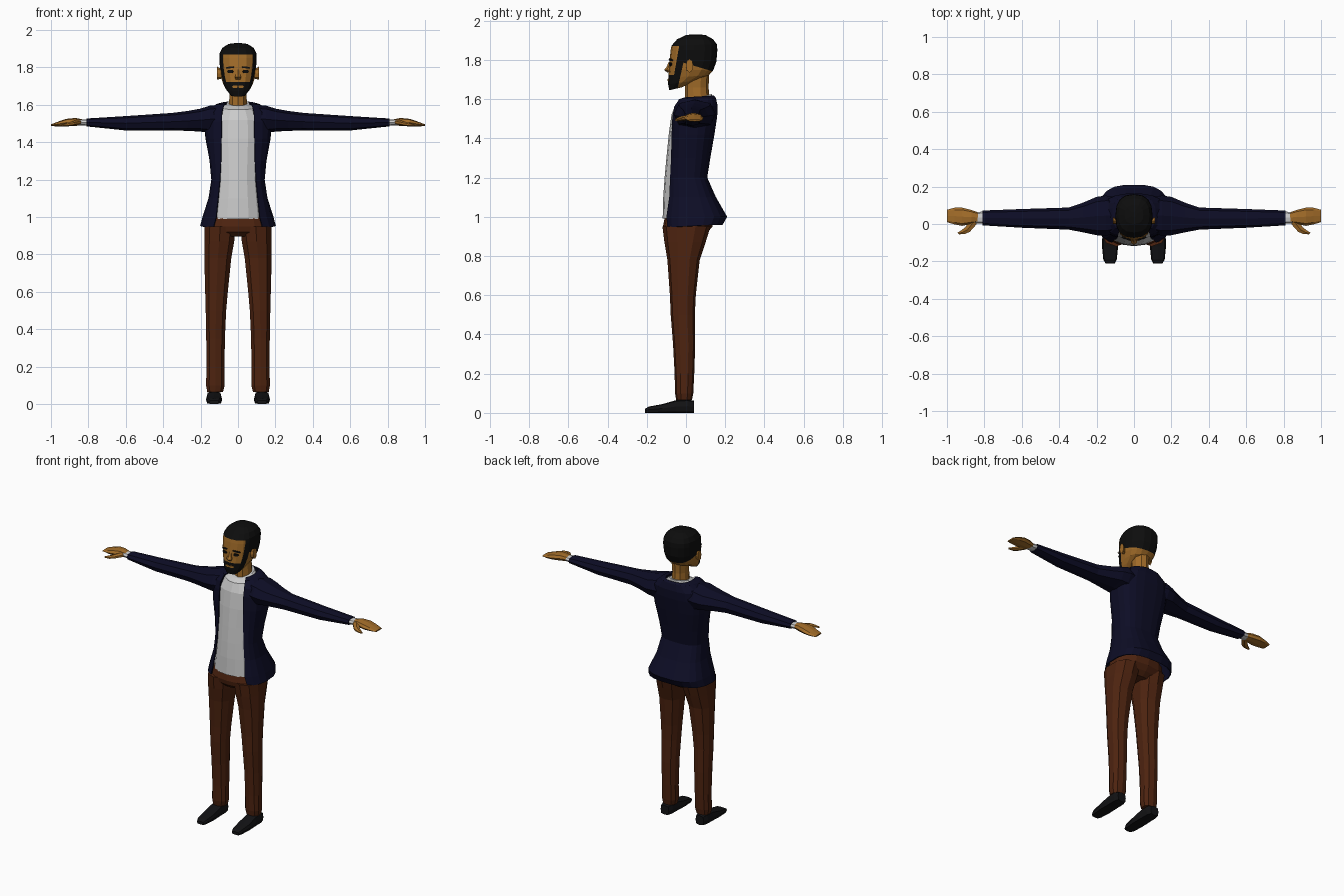
import bpy
import bmesh
from math import sin, cos, asin, pi, copysign
from mathutils import Vector

default_cube = bpy.data.objects.get("Cube")
if default_cube:
    bpy.data.objects.remove(default_cube, do_unlink=True)


def make_material(name, red, green, blue):
    material = bpy.data.materials.new(name)
    material.use_nodes = True
    colour = (red, green, blue, 1)
    material.diffuse_color = colour
    material.node_tree.nodes["Principled BSDF"].inputs["Base Color"].default_value = colour
    return material


skin = make_material("brown skin", .36, .15, .022)
hair = make_material("black hair", .004, .004, .004)
navy = make_material("navy cloth", .004, .004, .019)
white = make_material("white cloth", .6, .6, .6)
brown = make_material("brown cloth", .075, .017, .005)
leather = make_material("black leather", .006, .006, .007)


def signed_power(value, power):
    return copysign(abs(value) ** power, value)


def ring(centre, u, v, sides, power=2.0, gap=0.0):
    """Superellipse around centre; the first point lies at -v, gap leaves it open there."""
    centre, u, v = Vector(centre), Vector(u), Vector(v)
    start = asin((gap / u.length) ** (power / 2)) if gap else 0
    steps = sides - 1 if gap else sides
    points = []
    for i in range(sides):
        angle = start + (2 * pi - 2 * start) * i / steps
        points.append(centre + u * signed_power(sin(angle), 2 / power)
                      - v * signed_power(cos(angle), 2 / power))
    return points


def loft(name, rings, material, mirrored=False, is_open=False):
    """Skin a row of rings with flat quads and cap both ends."""
    bm = bmesh.new()
    rows = [[bm.verts.new(p) for p in points] for points in rings]
    sides = len(rows[0])
    for low, high in zip(rows, rows[1:]):
        for i in range(sides - 1 if is_open else sides):
            j = (i + 1) % sides
            bm.faces.new((low[i], low[j], high[j], high[i]))
    if not is_open:
        bm.faces.new(rows[0])
        bm.faces.new(rows[-1])
    bmesh.ops.recalc_face_normals(bm, faces=bm.faces)
    mesh = bpy.data.meshes.new(name)
    bm.to_mesh(mesh)
    bm.free()
    mesh.materials.append(material)
    obj = bpy.data.objects.new(name, mesh)
    bpy.context.collection.objects.link(obj)
    if mirrored:
        obj.modifiers.new("mirror", 'MIRROR').use_mirror_merge = False
    return obj


def level(half_x, front, back, z_front, z_back, sides, power=2.0, x=0.0, gap=0.0):
    """Upright-body ring that may tilt from front to back."""
    centre = (x, (front + back) / 2, (z_front + z_back) / 2)
    v = (0, (back - front) / 2, (z_back - z_front) / 2)
    return ring(centre, (half_x, 0, 0), v, sides, power, gap)


def slice_x(x, front, back, bottom, top, sides=8, power=2.4):
    """Ring across an arm."""
    return ring((x, (front + back) / 2, (bottom + top) / 2),
                (0, (back - front) / 2, 0), (0, 0, (top - bottom) / 2), sides, power)


# Trousers: legs, then hips
legs = [(.095, .087, -.12, .125, .95), (.1, .083, -.11, .1, .87), (.108, .075, -.095, .07, .78),
        (.115, .063, -.082, .05, .6), (.118, .057, -.078, .045, .5), (.12, .052, -.066, .047, .35),
        (.12, .05, -.058, .042, .2), (.121, .052, -.056, .037, .1), (.122, .044, -.05, .03, .065)]
loft("trouser_legs", [level(hx, f, b, z, z, 10, 2.4, x) for x, hx, f, b, z in legs], brown, True)
hips = [(.09, -.085, .08, .895), (.165, -.112, .11, .92), (.178, -.118, .135, .95), (.165, -.107, .14, 1.0)]
loft("trouser_hips", [level(hx, f, b, z, z, 14, 2.4) for hx, f, b, z in hips], brown)

# Shoes, lofted from toe to heel
shoes = [(-.21, .025, .02), (-.19, .036, .032), (-.12, .043, .045),
         (-.05, .041, .065), (.01, .04, .068), (.04, .03, .062)]
loft("shoes", [ring((.128, y, h / 2), (hx, 0, 0), (0, 0, h / 2), 8, 4) for y, hx, h in shoes],
     leather, True)

# Shirt
shirt = [(.15, -.119, .1, .99, .99), (.137, -.116, .1, 1.1, 1.1), (.126, -.109, .08, 1.2, 1.2),
         (.13, -.1, .1, 1.3, 1.3), (.14, -.088, .12, 1.42, 1.42), (.135, -.074, .13, 1.52, 1.52),
         (.1, -.052, .13, 1.575, 1.59), (.062, -.02, .132, 1.592, 1.625)]
loft("shirt", [level(*row, 16) for row in shirt], white)

# Jacket body, open at the front
jacket = [(.2, -.11, .185, .945, .96, .13), (.188, -.113, .208, 1.0, 1.0, .115),
          (.155, -.1, .15, 1.1, 1.1, .105), (.14, -.092, .106, 1.2, 1.2, .095),
          (.15, -.083, .122, 1.3, 1.3, .09), (.172, -.077, .143, 1.42, 1.42, .088),
          (.18, -.072, .157, 1.51, 1.51, .086), (.165, -.064, .16, 1.56, 1.565, .085),
          (.115, -.045, .15, 1.597, 1.605, .075), (.078, -.02, .14, 1.605, 1.615, .06)]
body = loft("jacket_body", [level(hx, f, b, zf, zb, 18, 2.8, gap=g) for hx, f, b, zf, zb, g in jacket],
            navy, is_open=True)
solid = body.modifiers.new("cloth thickness", 'SOLIDIFY')
solid.thickness = .006
solid.offset = 0

# Sleeves, shirt cuffs and hands
sleeve = [(.1, -.05, .145, 1.45, 1.6), (.15, -.063, .152, 1.45, 1.596), (.2, -.06, .145, 1.457, 1.58),
          (.27, -.045, .115, 1.461, 1.567), (.35, -.03, .088, 1.463, 1.557),
          (.6, -.02, .08, 1.463, 1.54), (.81, -.007, .072, 1.485, 1.527)]
loft("sleeves", [slice_x(*row) for row in sleeve], navy, True)
loft("shirt_cuffs", [slice_x(.79, 0, .067, 1.489, 1.523), slice_x(.852, .004, .064, 1.49, 1.523)],
     white, True)
hand = [(.82, .01, .058, 1.494, 1.52), (.87, 0, .075, 1.487, 1.53), (.92, -.01, .088, 1.485, 1.525),
        (.96, -.002, .087, 1.484, 1.511), (1.0, .01, .076, 1.487, 1.496)]
loft("hands", [slice_x(*row) for row in hand], skin, True)
thumb = [(.855, .015, 1.507, .017), (.89, -.03, 1.5, .014), (.915, -.044, 1.495, .011), (.94, -.051, 1.492, .005)]
loft("thumbs", [ring((x, y, z), (r, r, 0), (0, 0, r * .8), 6) for x, y, z, r in thumb], skin, True)

# Neck
loft("neck", [level(.052, -.005, .12, 1.57, 1.6, 10), level(.047, -.005, .115, 1.66, 1.66, 10),
              level(.055, 0, .12, 1.76, 1.76, 10)], skin)

# Head
skull = [(.04, -.085, -.02, 1.645, 1.66), (.066, -.091, .05, 1.675, 1.695), (.08, -.09, .115, 1.71, 1.72),
         (.091, -.086, .138, 1.755, 1.745), (.096, -.085, .155, 1.79, 1.79), (.1, -.078, .16, 1.85, 1.85),
         (.098, -.074, .157, 1.872, 1.88), (.083, -.045, .138, 1.905, 1.905),
         (.05, 0, .1, 1.926, 1.926), (.015, .035, .065, 1.93, 1.93)]
head = loft("head", [level(*row, 16, 2.5) for row in skull], skin)
head.data.materials.append(hair)

# Hair and beard: cut the head along their edges, then colour the faces between
planes = {
    "fringe": ((0, 0, 1.87), (0, 0, 1)),
    "sideburn_front": ((0, -.035, 1.87), (0, .17, -.03)),
    "sideburn_back": ((0, -.012, 1.79), (0, .145, -.033)),
    "moustache": ((0, 0, 1.722), (0, 0, 1)),
    "nape": ((0, -.01, 1.785), (0, .045, .15)),
}
bm = bmesh.new()
bm.from_mesh(head.data)
for point, normal in planes.values():
    bmesh.ops.bisect_plane(bm, geom=bm.verts[:] + bm.edges[:] + bm.faces[:], dist=.0001,
                           plane_co=point, plane_no=normal)
for face in bm.faces:
    middle = face.calc_center_median()
    above = {key: (middle - Vector(point)).dot(Vector(normal)) > 0
             for key, (point, normal) in planes.items()}
    scalp = above["fringe"] or (above["nape"] and above["sideburn_front"])
    beard = not above["sideburn_back"] and (above["sideburn_front"] or not above["moustache"])
    face.material_index = int(scalp or beard)
bm.to_mesh(head.data)
bm.free()

# Ears and nose
loft("ears", [ring((.088, .012, 1.765), (0, .012, 0), (0, 0, .025), 8),
              ring((.112, .018, 1.77), (0, .019, 0), (0, 0, .035), 8)], skin, True)
nose = [(.009, -.088, 1.79), (.014, -.1, 1.762), (.02, -.112, 1.748), (.014, -.095, 1.735)]
loft("nose", [level(hx, front, -.06, z, z, 6) for hx, front, z in nose], skin)


def face_plate(name, centre, half_width, half_height, turn, material, lean=0.0):
    """Thin oval laid on each side of the face."""
    out = Vector((sin(turn), -cos(turn), 0)) * .004
    u = Vector((cos(turn) * half_width, sin(turn) * half_width, lean))
    loft(name, [ring(Vector(centre) + out * side, u, (0, 0, half_height), 8, 2.5)
                for side in (-1, 1)], material, True)


# Eyes, eyebrows and lips
face_plate("eyes", (.041, -.079, 1.778), .017, .009, .3, hair)
face_plate("eyebrows", (.043, -.077, 1.8), .024, .005, .32, hair, -.003)
face_plate("lips", (.015, -.0875, 1.697), .016, .007, .22, skin)
